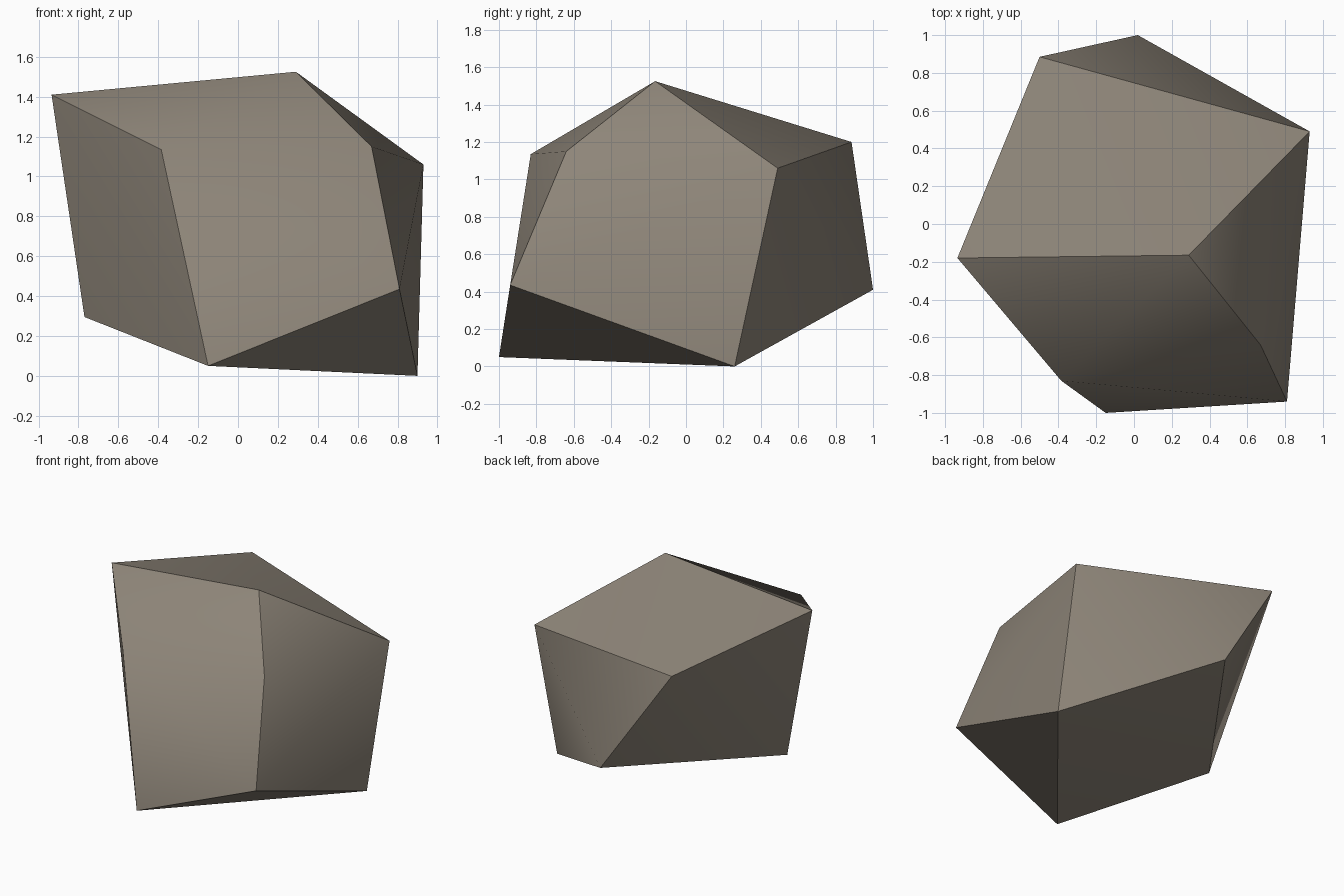
import bpy, bmesh, math

if "Cube" in bpy.data.objects:
    bpy.data.objects.remove(bpy.data.objects["Cube"])

# Corner points of the rock
corners = [
    # upper ring and peak
    (-0.935, -0.18, 1.41), (0.29, -0.165, 1.525), (-0.385, -0.83, 1.135),
    (0.67, -0.64, 1.15), (0.93, 0.49, 1.06), (-0.50, 0.885, 1.20),
    # lower ring
    (0.81, -0.94, 0.435), (0.90, 0.26, 0.0), (-0.15, -1.0, 0.05),
    (-0.77, -0.115, 0.295), (0.02, 1.0, 0.41),
]

# Wrap the corners in a convex faceted skin
bm = bmesh.new()
for c in corners:
    bm.verts.new(c)
bmesh.ops.convex_hull(bm, input=bm.verts[:])
bmesh.ops.recalc_face_normals(bm, faces=bm.faces[:])
mesh = bpy.data.meshes.new("rock")
bm.to_mesh(mesh)
bm.free()

rock = bpy.data.objects.new("rock", mesh)
bpy.context.collection.objects.link(rock)

# One stone colour
stone = bpy.data.materials.new("warm grey stone")
stone.diffuse_color = (0.27, 0.235, 0.19, 1)
stone.use_nodes = True
stone.node_tree.nodes["Principled BSDF"].inputs["Base Color"].default_value = stone.diffuse_color
mesh.materials.append(stone)

# Soften shallow creases, keep the main edges sharp
bpy.context.view_layer.objects.active = rock
rock.select_set(True)
bpy.ops.object.shade_smooth_by_angle(angle=math.radians(35))
